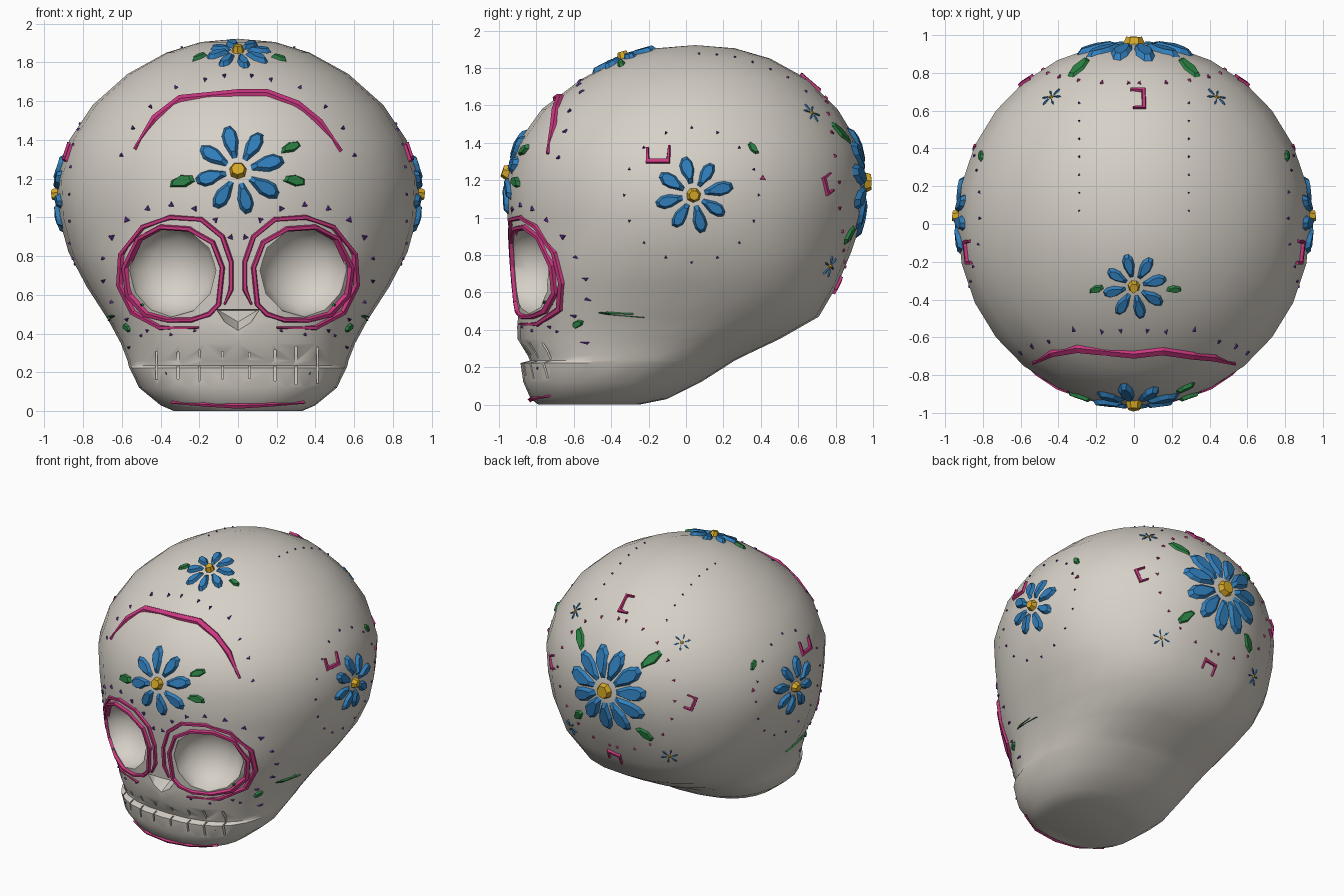
import bpy, bmesh, math, random
from mathutils import Vector, Matrix
from mathutils.bvhtree import BVHTree

if "Cube" in bpy.data.objects:
    bpy.data.objects.remove(bpy.data.objects["Cube"])

random.seed(4)
V = Vector


def material(name, rgb):
    m = bpy.data.materials.new(name)
    m.diffuse_color = (*rgb, 1)
    m.use_nodes = True
    m.node_tree.nodes["Principled BSDF"].inputs["Base Color"].default_value = m.diffuse_color
    return m


BONE = material("bone white", (0.67, 0.63, 0.57))
PINK = material("pink", (0.60, 0.04, 0.22))
BLUE = material("blue", (0.03, 0.21, 0.50))
GREEN = material("green", (0.025, 0.23, 0.06))
YELLOW = material("yellow", (0.68, 0.40, 0.02))
PURPLE = material("purple", (0.12, 0.03, 0.30))


def finish(bm, name, mat, mirror=False):
    bmesh.ops.recalc_face_normals(bm, faces=bm.faces[:])
    me = bpy.data.meshes.new(name)
    bm.to_mesh(me)
    bm.free()
    ob = bpy.data.objects.new(name, me)
    bpy.context.collection.objects.link(ob)
    me.materials.append(mat)
    if mirror:
        ob.modifiers.new("Mirror", 'MIRROR').use_mirror_merge = False
    return ob


# ---- skull body: rings of (z, half width, front y, back y, widest y)
RINGS = [(0, .33, -.79, -.25, -.50), (.03, .40, -.83, -.10, -.48),
         (.12, .51, -.87, .08, -.44), (.222, .56, -.885, .24, -.38),
         (.235, .565, -.835, .26, -.36), (.26, .57, -.845, .31, -.34),
         (.35, .605, -.90, .50, -.26), (.47, .67, -.905, .71, -.12),
         (.64, .78, -.92, .81, -.04), (.82, .875, -.935, .885, 0),
         (1.0, .925, -.955, .945, 0), (1.2, .935, -.962, .962, 0),
         (1.4, .87, -.90, .92, 0), (1.58, .75, -.77, .81, .01),
         (1.74, .57, -.56, .65, .03), (1.85, .37, -.35, .45, .05),
         (1.905, .19, -.16, .26, .05)]
N = 28
bm = bmesh.new()
loops = []
for z, w, yf, yb, yc in RINGS:
    p = 2 / (2.4 if z < .7 else 2.15 if z < .9 else 2.0)
    ring = []
    for i in range(N):
        t = 2 * math.pi * i / N
        c, s = math.cos(t), math.sin(t)
        depth = yb - yc if s > 0 else yc - yf
        ring.append(bm.verts.new((w * math.copysign(abs(c) ** p, c),
                                  yc + depth * math.copysign(abs(s) ** p, s), z)))
    loops.append(ring)
for a, b in zip(loops, loops[1:]):
    for i in range(N):
        bm.faces.new((a[i], a[(i + 1) % N], b[(i + 1) % N], b[i]))
bm.faces.new(loops[0][::-1])
top = bm.verts.new((0, .05, 1.922))
for i in range(N):
    bm.faces.new((loops[-1][i], loops[-1][(i + 1) % N], top))
bmesh.ops.recalc_face_normals(bm, faces=bm.faces[:])
bvh = BVHTree.FromBMesh(bm)
skull = finish(bm, "skull", BONE)

# ---- drawing frames (origin, u, v, outward normal) for decoration
FRONT = (V((0, -1, 0)), V((1, 0, 0)), V((0, 0, 1)), V((0, -1, 0)))
SIDE = (V((.95, 0, 0)), V((0, 1, 0)), V((0, 0, 1)), V((1, 0, 0)))
BACK = (V((0, 1, 0)), V((1, 0, 0)), V((0, 0, 1)), V((0, 1, 0)))
TOP = (V((0, 0, 1.93)), V((1, 0, 0)), V((0, 1, 0)), V((0, 0, 1)))


def radial(x, y, z):
    n = (V((x, y, z)) - V((0, 0, 1))).normalized()
    u = n.cross(V((0, 0, 1))).normalized()
    return (V((x, y, z)), u, u.cross(n), n)


def on_skull(fr, a, b, h):
    o, u, v, n = fr
    start = o + u * a + v * b
    hit = bvh.ray_cast(start + n * .6, -n)
    if hit[0] is None:
        hit = bvh.find_nearest(start)
    return hit[0] + hit[1] * h


def patch(bm, fr, pts, h, inset=.65):
    """Raised flat-topped plate with a sloped edge, laid on the skull."""
    ca = sum(p[0] for p in pts) / len(pts)
    cb = sum(p[1] for p in pts) / len(pts)
    low = [bm.verts.new(on_skull(fr, a, b, -.01)) for a, b in pts]
    high = [bm.verts.new(on_skull(fr, ca + (a - ca) * inset, cb + (b - cb) * inset, h))
            for a, b in pts]
    k = len(pts)
    for i in range(k):
        bm.faces.new((low[i], low[(i + 1) % k], high[(i + 1) % k], high[i]))
    bm.faces.new(high)
    bm.faces.new(low[::-1])


def turned(shape, angle, a, b, scale=1):
    c, s = math.cos(angle), math.sin(angle)
    return [(a + (x * c - y * s) * scale, b + (x * s + y * c) * scale) for x, y in shape]


def ribbon(bm, fr, pts, width, h=.016, closed=False):
    """Piped icing line that follows the skull and tapers at open ends."""
    k, rows = len(pts), []
    for i, (a, b) in enumerate(pts):
        q0 = pts[(i - 1) % k] if closed or i else pts[0]
        q1 = pts[(i + 1) % k] if closed or i < k - 1 else pts[-1]
        d = V((q1[0] - q0[0], q1[1] - q0[1])).normalized()
        w = width / 2 * (1 if closed or 0 < i < k - 1 else .4)
        rows.append([bm.verts.new(on_skull(fr, a - d.y * w * f, b + d.x * w * f, e))
                     for f, e in ((-1, -.01), (-.5, h), (.5, h), (1, -.01))])
    for i in range(k if closed else k - 1):
        r, s = rows[i], rows[(i + 1) % k]
        for j in range(4):
            bm.faces.new((r[j], r[(j + 1) % 4], s[(j + 1) % 4], s[j]))
    if not closed:
        bm.faces.new(rows[0])
        bm.faces.new(rows[-1][::-1])


def ngon(r, k):
    return [(r * math.cos(2 * math.pi * i / k), r * math.sin(2 * math.pi * i / k))
            for i in range(k)]


# ---- eye sockets, nose opening and tooth gaps cut into the skull
cut = bmesh.new()
for s in (-1, 1):
    m = (Matrix.Translation((s * .345, -.84, .725)) @ Matrix.Rotation(s * .35, 4, 'Z')
         @ Matrix.Diagonal((.245, .2, .24, 1)) @ Matrix.Rotation(math.pi / 2, 4, 'X'))
    bmesh.ops.create_uvsphere(cut, u_segments=12, v_segments=8, radius=1, matrix=m)
nose = [cut.verts.new(p) for p in ((-.13, -1.1, .53), (.13, -1.1, .53), (0, -1.1, .33),
                                   (-.10, -.80, .52), (.10, -.80, .52), (0, -.80, .46))]
bmesh.ops.convex_hull(cut, input=nose)
for x in (-.42, -.31, -.20, -.08, .06, .19, .30, .41):
    c = on_skull(FRONT, x, .2, 0)
    bmesh.ops.create_cube(cut, size=1, matrix=Matrix.Translation((x, c.y, .235))
                          @ Matrix.Diagonal((.01, .07, random.uniform(.13, .2), 1)))
cutter = finish(cut, "cutter", BONE)
cutter.hide_render = True
mod = skull.modifiers.new("openings", 'BOOLEAN')
mod.operation, mod.object, mod.solver = 'DIFFERENCE', cutter, 'EXACT'
bpy.context.view_layer.objects.active = skull
skull.select_set(True)
bpy.ops.object.modifier_apply(modifier=mod.name)
bpy.data.objects.remove(cutter)
bpy.ops.object.shade_smooth_by_angle(angle=math.radians(35))

# ---- pink icing: eye rings, brow arc, chin line, hooks
bm = bmesh.new()
ribbon(bm, FRONT, [(.10, .55), (.08, .74), (.13, .87), (.25, .94), (.40, .95), (.51, .89),
                   (.58, .74), (.56, .60), (.47, .50), (.36, .47), (.24, .47), (.15, .50)],
       .032, .02, True)
ribbon(bm, FRONT, [(.07, .55), (.035, .63), (.035, .77), (.08, .90), (.19, .99), (.35, 1.0),
                   (.49, .95), (.60, .81), (.61, .65), (.54, .51), (.40, .43), (.20, .43)], .032)
finish(bm, "eye_rings", PINK, True)
bm = bmesh.new()
ribbon(bm, FRONT, [(-.53, 1.35), (-.43, 1.51), (-.30, 1.61), (0, 1.64), (.15, 1.64),
                   (.31, 1.58), (.42, 1.49), (.53, 1.34)], .036)
finish(bm, "brow_arc", PINK)
bm = bmesh.new()
ribbon(bm, FRONT, [(-.34, .05), (-.18, .036), (0, .03), (.18, .036), (.34, .05)], .02)
finish(bm, "chin_line", PINK)
HOOK = [(-.05, .03), (-.05, -.035), (.05, -.035), (.055, .04)]
bm = bmesh.new()
ribbon(bm, SIDE, turned(HOOK, 0, -.15, 1.34, 1.1), .04)
ribbon(bm, radial(.57, .77, 1.18), turned(HOOK, 1.2, 0, 0, .85), .035)
finish(bm, "side_hooks", PINK, True)
bm = bmesh.new()
ribbon(bm, TOP, turned(HOOK, 1.6, .02, .66, .9), .035)
ribbon(bm, BACK, turned(HOOK, 3.3, .02, .64, .9), .035)
finish(bm, "back_hooks", PINK)

# ---- flowers: frame, centre, radius, petal count, mirrored
PETAL = [(.22, -.06), (.60, -.19), (.84, -.17), (1, -.07), (.98, .08), (.80, .19),
         (.58, .18), (.22, .06)]
THIN = [(.1, -.04), (.7, -.13), (1, 0), (.7, .1)]
for name, fr, a, b, r, k, mir in (
        ("forehead_flower", FRONT, 0, 1.24, .25, 8, False),
        ("crown_flower", TOP, 0, -.33, .18, 8, False),
        ("side_flower", SIDE, .04, 1.12, .22, 8, True),
        ("back_flower", BACK, 0, 1.19, .32, 11, False),
        ("upper_back_blossom", radial(.43, .66, 1.55), 0, 0, .07, 6, True),
        ("lower_back_blossom", radial(.42, .8, .73), 0, 0, .07, 6, True)):
    big = r > .1
    bm = bmesh.new()
    for i in range(k):
        size = r * random.uniform(.92, 1.04)
        patch(bm, fr, turned(PETAL if big else THIN, 2 * math.pi * (i + .3) / k, a, b, size),
              .022 if big else .008, .6)
    finish(bm, name + "_petals", BLUE, mir)
    bm = bmesh.new()
    patch(bm, fr, turned(ngon(.2 * r, 7), .2, a, b), .035 if big else .01, .6)
    finish(bm, name + "_centre", YELLOW, mir)

# ---- leaves: frame, position, angle, length
LEAF = [(-.5, -.12), (.1, -.25), (.5, -.1), (.45, .15), (0, .25), (-.4, .12)]
bm = bmesh.new()
for fr, a, b, ang, size in ((FRONT, -.29, 1.185, .2, .15), (FRONT, .27, 1.36, .35, .12),
                            (FRONT, .29, 1.19, -.2, .13), (TOP, .21, -.345, 0, .09),
                            (TOP, -.2, -.345, .3, .09)):
    patch(bm, fr, turned(LEAF, ang, a, b, size), .018)
finish(bm, "front_leaves", GREEN)
bm = bmesh.new()
for fr, a, b, ang, size in ((BACK, .29, 1.45, .75, .17), (BACK, .27, .91, -.8, .15),
                            (SIDE, .36, 1.37, 2.2, .09), (FRONT, .57, .43, .9, .06),
                            (FRONT, .665, .48, -.6, .06)):
    patch(bm, fr, turned(LEAF, ang, a, b, size), .014)
finish(bm, "paired_leaves", GREEN, True)


# ---- icing dots
def dot(bm, fr, a, b, size):
    patch(bm, fr, turned(ngon(size * .6, 3), random.uniform(0, 6), a, b), .009, .5)


bm = bmesh.new()
for i in range(18):                                   # around the eyes
    t = 2 * math.pi * (i + .5) / 18
    a, b = .345 + .355 * math.cos(t), .73 + .335 * math.sin(t)
    if a > .02 and not (a < .2 and b < .7):
        dot(bm, FRONT, a, b, .04 if b > .85 else .024)
for a, b in ((.60, 1.32), (.54, 1.46), (.45, 1.57), (.32, 1.67), (.17, 1.71), (.07, 1.73)):
    dot(bm, FRONT, a, b, .026)                        # above the brow arc
for i in range(16):                                   # around the side flowers
    t = 2 * math.pi * i / 16
    dot(bm, SIDE, .03 + .36 * math.cos(t), 1.12 + .36 * math.sin(t), .02)
for i in range(7):                                    # along the crown
    dot(bm, TOP, .29, .07 + .095 * i, .016)
for a, b in ((.56, .33), (.5, .39), (.53, .14)):      # cheeks
    dot(bm, FRONT, a, b, .02)
finish(bm, "purple_dots", PURPLE, True)
bm = bmesh.new()
for i in range(11):                                   # around the back flower
    t = math.pi * (i / 10 - .5)
    dot(bm, BACK, .03 + .45 * math.cos(t), 1.19 + .45 * math.sin(t), .026)
dot(bm, SIDE, .41, 1.21, .04)
finish(bm, "pink_dots", PINK, True)
